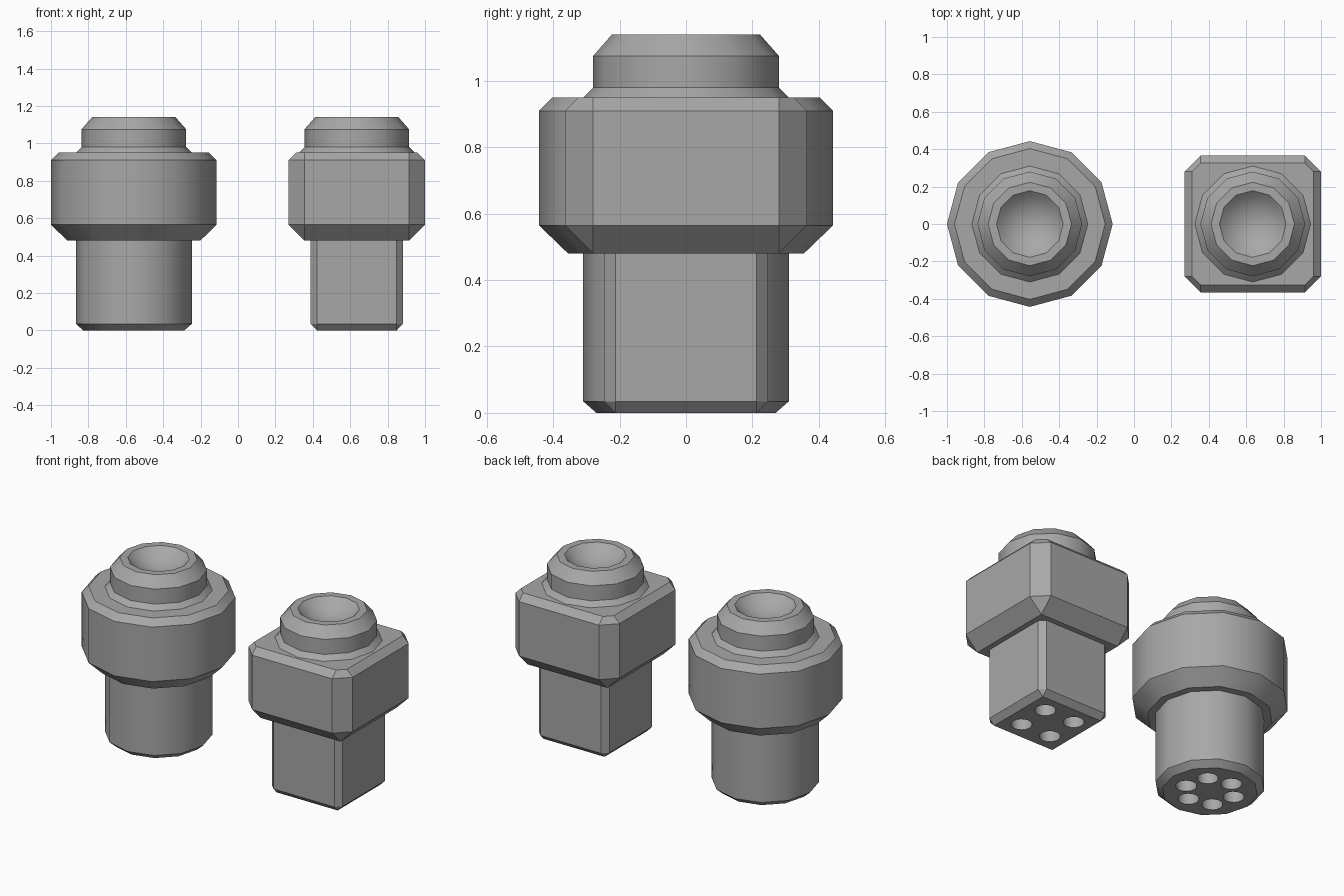
import bpy
import bmesh
import math

if "Cube" in bpy.data.objects:
    bpy.data.objects.remove(bpy.data.objects["Cube"], do_unlink=True)

ROUND_X, SQUARE_X = -0.557, 0.635
SIDES = 12

grey = bpy.data.materials.new("mid grey")
grey.use_nodes = True
colour = (0.39, 0.39, 0.39, 1)
grey.diffuse_color = colour
grey.node_tree.nodes["Principled BSDF"].inputs["Base Color"].default_value = colour


def circle(r, z, n=SIDES):
    return [(r * math.cos(math.tau * i / n), r * math.sin(math.tau * i / n), z)
            for i in range(n)]


def chamfered_square(half, flat, z):
    """Square of the given half width whose flats end at +-flat."""
    quarter = [(half, -flat), (half, flat)]
    pts = []
    for k in range(4):
        c, s = [(1, 0), (0, 1), (-1, 0), (0, -1)][k]
        pts += [(x * c - y * s, x * s + y * c, z) for x, y in quarter]
    return pts


def loft(name, rings, x, close_top=True):
    """Skin a stack of rings, bottom to top, into one object."""
    bm = bmesh.new()
    loops = [[bm.verts.new(p) for p in ring] for ring in rings]
    n = len(loops[0])
    for a, b in zip(loops, loops[1:]):
        for i in range(n):
            j = (i + 1) % n
            bm.faces.new((a[i], a[j], b[j], b[i]))
    bm.faces.new(loops[0][::-1])
    if close_top:
        bm.faces.new(loops[-1])
    bmesh.ops.remove_doubles(bm, verts=bm.verts[:], dist=1e-5)
    bmesh.ops.recalc_face_normals(bm, faces=bm.faces[:])
    mesh = bpy.data.meshes.new(name)
    bm.to_mesh(mesh)
    bm.free()
    mesh.materials.append(grey)
    obj = bpy.data.objects.new(name, mesh)
    obj.location.x = x
    bpy.context.collection.objects.link(obj)
    return obj


def activate(obj):
    bpy.ops.object.select_all(action='DESELECT')
    obj.select_set(True)
    bpy.context.view_layer.objects.active = obj


def finish(obj):
    activate(obj)
    bpy.ops.object.shade_smooth_by_angle(angle=math.radians(34))


def drill_sockets(obj, count, ring=0.147, radius=0.06, depth=0.12):
    """Cut a ring of round sockets into the underside."""
    for k in range(count):
        a = math.radians(45) + math.tau * k / count
        cutter = loft("socket_cutter", [circle(radius, -0.05, 16), circle(radius, depth, 16)],
                      obj.location.x + ring * math.cos(a))
        cutter.location.y = ring * math.sin(a)
        cutter.hide_render = True
        bpy.context.view_layer.update()
        mod = obj.modifiers.new("socket", 'BOOLEAN')
        mod.operation = 'DIFFERENCE'
        mod.solver = 'EXACT'
        mod.object = cutter
        activate(obj)
        bpy.ops.object.modifier_apply(modifier=mod.name)
        bpy.data.objects.remove(cutter, do_unlink=True)


# Stems with sockets in the underside
round_stem = loft("round_stem", [circle(0.27, 0), circle(0.31, 0.035), circle(0.31, 0.5)], ROUND_X)
drill_sockets(round_stem, 6)
finish(round_stem)

square_stem = loft("square_stem", [chamfered_square(0.213, 0.213, 0),
                                   chamfered_square(0.247, 0.213, 0.035),
                                   chamfered_square(0.247, 0.213, 0.5)], SQUARE_X)
drill_sockets(square_stem, 4)
finish(square_stem)

# Wide bodies with bevelled top and bottom
finish(loft("round_body", [circle(0.355, 0.48), circle(0.443, 0.565),
                           circle(0.443, 0.91), circle(0.403, 0.95)], ROUND_X))
finish(loft("square_body", [chamfered_square(0.28, 0.28, 0.48),
                            chamfered_square(0.365, 0.28, 0.565),
                            chamfered_square(0.365, 0.28, 0.91),
                            chamfered_square(0.325, 0.28, 0.95)], SQUARE_X))

# Collared caps with a dished top
DISH_R, DISH_DEPTH, TOP = 0.178, 0.08, 1.14
sphere_r = (DISH_R ** 2 + DISH_DEPTH ** 2) / (2 * DISH_DEPTH)
rim_angle = math.asin(DISH_R / sphere_r)
dish = []
for i in range(6):
    t = rim_angle * (1 - i / 5)
    dish.append(circle(sphere_r * math.sin(t),
                       TOP - DISH_DEPTH + sphere_r * (1 - math.cos(t))))
cap_rings = [circle(r, z) for r, z in ((0.31, 0.93), (0.31, 0.95), (0.28, 0.98),
                                       (0.28, 1.075), (0.223, TOP))] + dish
finish(loft("round_cap", cap_rings, ROUND_X, close_top=False))
finish(loft("square_cap", cap_rings, SQUARE_X, close_top=False))
